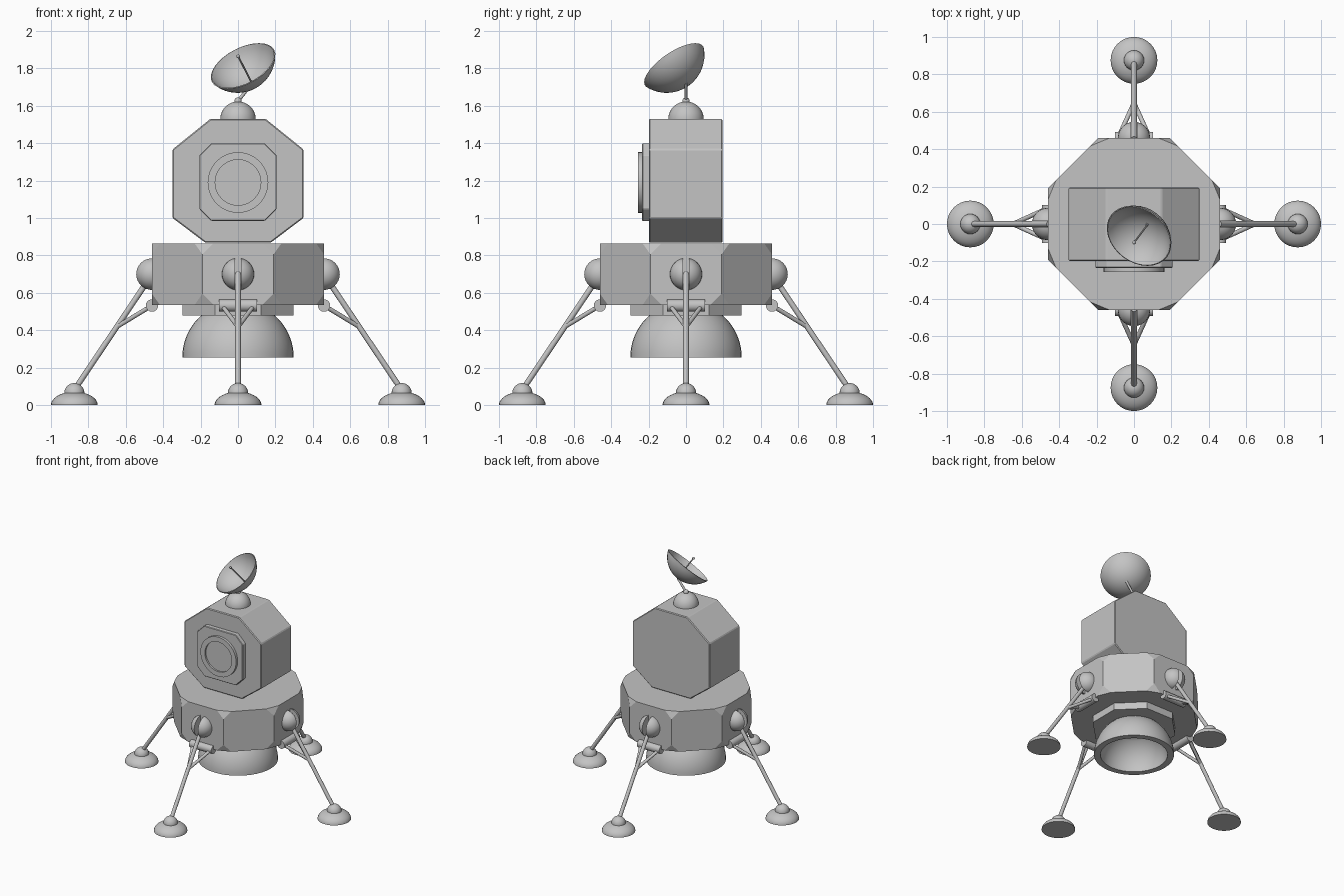
import bpy, bmesh, math
from mathutils import Vector, Matrix

if "Cube" in bpy.data.objects:
    bpy.data.objects.remove(bpy.data.objects["Cube"])

grey = bpy.data.materials.new("light_grey")
grey.diffuse_color = (0.55, 0.55, 0.55, 1)
grey.use_nodes = True
grey.node_tree.nodes["Principled BSDF"].inputs["Base Color"].default_value = grey.diffuse_color


def finish(bm, name, smooth=True, mat=None):
    bmesh.ops.recalc_face_normals(bm, faces=bm.faces)
    me = bpy.data.meshes.new(name)
    bm.to_mesh(me)
    bm.free()
    me.materials.append(grey)
    ob = bpy.data.objects.new(name, me)
    bpy.context.collection.objects.link(ob)
    if mat is not None:
        ob.matrix_world = mat
    if smooth:
        bpy.ops.object.select_all(action='DESELECT')
        ob.select_set(True)
        bpy.context.view_layer.objects.active = ob
        bpy.ops.object.shade_smooth_by_angle(angle=math.radians(35))
    return ob


def prism(name, pts, depth, mat, bevel=0, affect='EDGES'):
    """Polygon in local xy, extruded along local z from 0 to depth."""
    bm = bmesh.new()
    f = bm.faces.new([bm.verts.new((x, y, 0)) for x, y in pts])
    top = bmesh.ops.extrude_face_region(bm, geom=[f])["geom"]
    bmesh.ops.translate(bm, vec=(0, 0, depth),
                        verts=[v for v in top if isinstance(v, bmesh.types.BMVert)])
    ob = finish(bm, name, False, mat)
    if bevel:
        m = ob.modifiers.new("chamfer", 'BEVEL')
        m.width, m.segments, m.affect = bevel, 1, affect
        m.limit_method = 'NONE'
    return ob


def octagon(half, flat):
    q = [(half, -flat), (half, flat), (flat, half), (-flat, half)]
    return q + [(-x, -y) for x, y in q]


def lathe(name, profile, mat=None, n=32):
    """Revolve (radius, height) points about local z."""
    bm = bmesh.new()
    rings = []
    for r, z in profile:
        if r < 1e-5:
            rings.append([bm.verts.new((0, 0, z))] * n)
        else:
            rings.append([bm.verts.new((r * math.cos(2 * math.pi * i / n),
                                        r * math.sin(2 * math.pi * i / n), z))
                          for i in range(n)])
    for a, b in zip(rings, rings[1:]):
        for i in range(n):
            j = (i + 1) % n
            vs = list(dict.fromkeys([a[i], a[j], b[j], b[i]]))
            if len(vs) > 2:
                bm.faces.new(vs)
    return finish(bm, name, True, mat)


def arc(r, a0, a1, zc=0, n=10, squash=1):
    """Circle points as (radius, height); angles in degrees from the equator."""
    out = []
    for i in range(n + 1):
        a = math.radians(a0 + (a1 - a0) * i / n)
        out.append((max(0, r * math.cos(a)), zc + squash * r * math.sin(a)))
    return out


def rod(name, a, b, r, mat=None, n=16):
    a, b = Vector(a), Vector(b)
    d = b - a
    m = Matrix.Translation((a + b) / 2) @ d.to_track_quat('Z', 'Y').to_matrix().to_4x4()
    bm = bmesh.new()
    bmesh.ops.create_cone(bm, cap_ends=True, segments=n, radius1=r, radius2=r,
                          depth=d.length, matrix=m)
    return finish(bm, name, True, mat)


def at(x, y, z):
    return Matrix.Translation((x, y, z))


# Descent stage: octagonal body with clipped corners, and a smaller skirt
prism("descent_body", octagon(0.46, 0.19), 0.33, at(0, 0, 0.535), 0.06, 'VERTICES')
prism("lower_skirt", octagon(0.297, 0.123), 0.06, at(0, 0, 0.479))

# Engine bell: thick hollow dome
lathe("engine_bell", [(0, 0.482)] + arc(0.298, 49.6, 0, 0.255)
      + arc(0.25, 0, 61, 0.255) + [(0, 0.474)], n=40)

# Cabin: irregular octagon facing front
face_front = Matrix.Rotation(math.radians(90), 4, 'X')   # local z -> -y, local y -> z
side = [(0.35, 1.0), (0.35, 1.367), (0.148, 1.53)]
cabin = [(0.175, 0.868)] + side + [(-x, z) for x, z in reversed(side)] + [(-0.175, 0.868)]
prism("cabin", cabin, 0.393, at(0, 0.195, 0) @ face_front, 0.006)

# Front hatch plate and round window ring
prism("hatch_plate", octagon(0.207, 0.143), 0.04, at(0, -0.195, 1.192) @ face_front, 0.004)
lathe("window_ring", [(0, 0), (0.162, 0), (0.162, 0.022), (0.122, 0.022), (0.122, 0.008), (0, 0.008)],
      at(0, -0.234, 1.19) @ face_front, 40)

# Antenna mount
lathe("antenna_dome", [(0, 1.52), (0.095, 1.52)] + arc(0.095, 0, 90, 1.528))
lathe("antenna_ball", arc(0.02, -90, 90, 1.625), n=16)

# Antenna dish, aimed up, left and forward
base = Vector((0.075, 0, 1.72))
aim = Vector((-0.39, -0.52, 0.76)).normalized()
aim_mat = Matrix.Translation(base) @ aim.to_track_quat('Z', 'Y').to_matrix().to_4x4()
lathe("antenna_dish", arc(0.203, -90, -22.5, 0.2, 9) + arc(0.197, -22.5, -90, 0.2, 9), aim_mat)
rod("antenna_arm", (0, 0, 1.625), base, 0.009, n=12)
rod("antenna_feed", base, base + aim * 0.188, 0.005, n=10)
lathe("feed_tip", arc(0.01, -90, 90, 0.19, 8), aim_mat, 12)

# Four legs, built facing front and turned about the centre
knee = (0, -0.648, 0.418)
for k, where in enumerate(("front", "right", "back", "left")):
    turn = Matrix.Rotation(math.radians(90 * k), 4, 'Z')
    # slotted ball joint made of two halves
    for s in (1, -1):
        bm = bmesh.new()
        bmesh.ops.create_uvsphere(bm, u_segments=28, v_segments=16, radius=0.086)
        cut = bmesh.ops.bisect_plane(bm, geom=bm.verts[:] + bm.edges[:] + bm.faces[:],
                                     plane_co=(s * 0.017, 0, 0), plane_no=(s, 0, 0),
                                     clear_inner=True)
        edges = [e for e in cut["geom_cut"] if isinstance(e, bmesh.types.BMEdge)]
        bmesh.ops.edgeloop_fill(bm, edges=edges)
        finish(bm, where + "_hip_half", True, turn @ at(0, -0.46, 0.70))
    # main strut, hinge bar and two braces
    rod(where + "_main_strut", (0, -0.455, 0.705), (0, -0.872, 0.085), 0.015, turn)
    rod(where + "_hinge_bar", (-0.101, -0.46, 0.532), (0.101, -0.46, 0.532), 0.033, turn)
    for s in (1, -1):
        rod(where + "_brace", (s * 0.085, -0.46, 0.532), knee, 0.012, turn, 12)
    # foot pad with ankle ball
    foot = turn @ at(0, -0.875, 0)
    lathe(where + "_foot_pad", [(0, 0), (0.125, 0)] + arc(0.125, 5, 90, 0, 10, 0.57), foot)
    lathe(where + "_ankle_ball", arc(0.054, -60, 90, 0.064), foot, 24)
